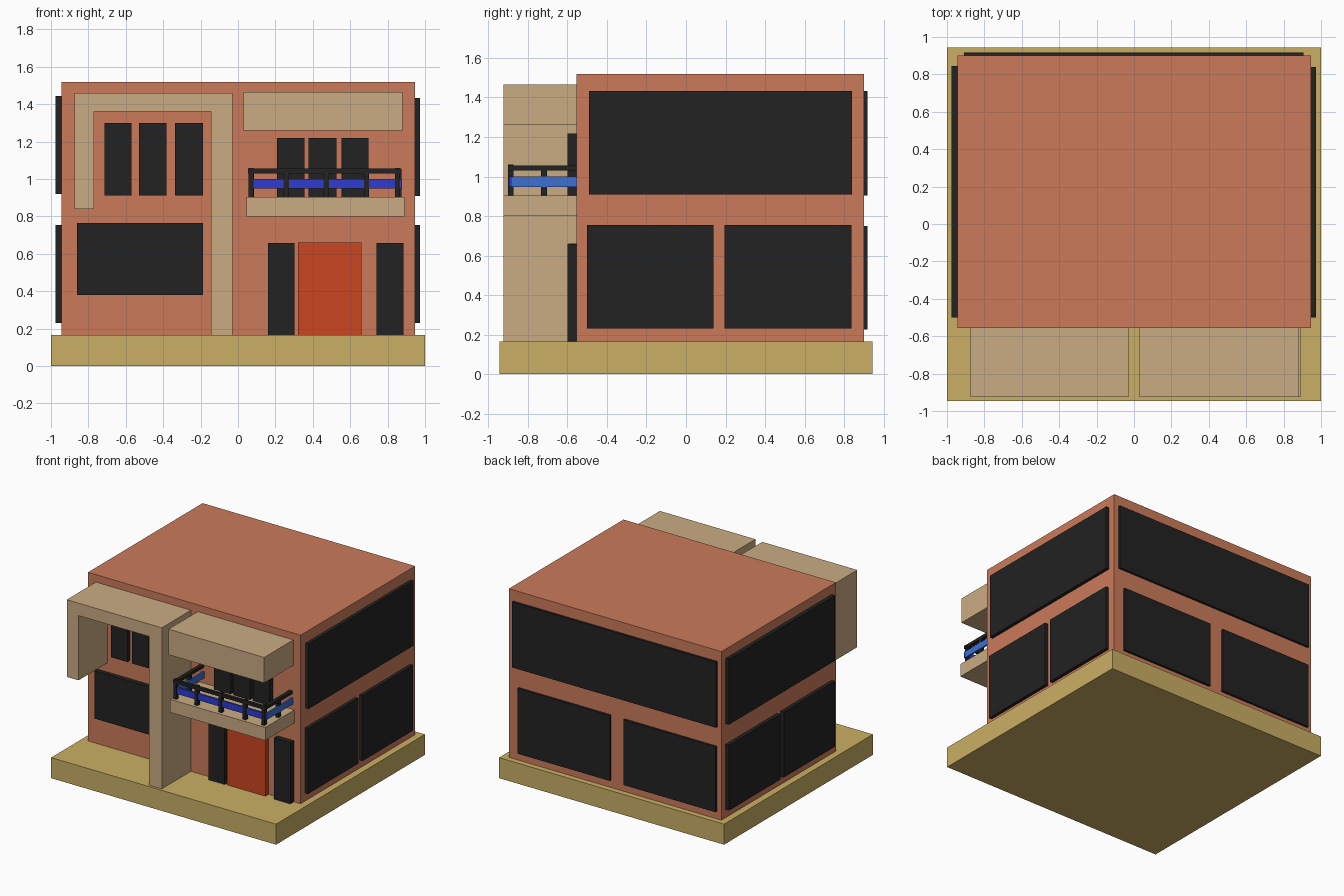
import bpy
import bmesh

if "Cube" in bpy.data.objects:
    bpy.data.objects.remove(bpy.data.objects["Cube"])


def srgb(r, g, b):
    def f(c):
        c /= 255
        return c / 12.92 if c <= 0.04045 else ((c + 0.055) / 1.055) ** 2.4
    return (f(r), f(g), f(b), 1.0)


def material(name, rgb):
    m = bpy.data.materials.new(name)
    m.diffuse_color = srgb(*rgb)
    m.use_nodes = True
    m.node_tree.nodes["Principled BSDF"].inputs["Base Color"].default_value = m.diffuse_color
    return m


TERRACOTTA = material("terracotta", (203, 123, 90))
SAND = material("sand yellow", (202, 175, 100))
TAN = material("tan", (202, 172, 130))
BLACK = material("near black", (34, 34, 34))
RED = material("door red", (203, 70, 33))
BLUE = material("deep blue", (46, 60, 208))
LIGHT_BLUE = material("mid blue", (62, 112, 212))


def finish(name, bm, mat):
    bmesh.ops.recalc_face_normals(bm, faces=bm.faces)
    mesh = bpy.data.meshes.new(name)
    bm.to_mesh(mesh)
    bm.free()
    mesh.materials.append(mat)
    ob = bpy.data.objects.new(name, mesh)
    bpy.context.collection.objects.link(ob)
    return ob


def box(name, mat, x, y, z):
    """Box from (min, max) ranges on each axis."""
    bm = bmesh.new()
    bmesh.ops.create_cube(bm, size=1)
    for v in bm.verts:
        v.co = [r[0] + (c + 0.5) * (r[1] - r[0]) for c, r in zip(v.co, (x, y, z))]
    return finish(name, bm, mat)


def extrude_profile(name, mat, points, y):
    """Extrude an (x, z) outline along y."""
    bm = bmesh.new()
    face = bm.faces.new([bm.verts.new((px, y[0], pz)) for px, pz in points])
    ext = bmesh.ops.extrude_face_region(bm, geom=[face])
    for v in ext["geom"]:
        if isinstance(v, bmesh.types.BMVert):
            v.co.y = y[1]
    return finish(name, bm, mat)


BASE = 0.165             # top of plinth
WALL_F, WALL_B, WALL_X = -0.555, 0.9, 0.945
PORCH = (-0.925, WALL_F)

# Plinth and main block
box("plinth", SAND, (-1, 1), (-0.945, 0.945), (0, BASE))
box("main_block", TERRACOTTA, (-WALL_X, WALL_X), (WALL_F, WALL_B), (BASE, 1.52))

# Hooked frame on the left of the front
extrude_profile("front_frame", TAN, [
    (-0.875, 0.84), (-0.875, 1.46), (-0.03, 1.46), (-0.03, BASE),
    (-0.145, BASE), (-0.145, 1.36), (-0.77, 1.36), (-0.77, 0.84)], PORCH)

# Canopy and balcony slab
box("canopy", TAN, (0.03, 0.88), PORCH, (1.26, 1.465))
box("balcony_slab", TAN, (0.045, 0.89), PORCH, (0.8, 0.905))

# Front windows and door
for i, x in enumerate([(-0.715, -0.57), (-0.53, -0.382), (-0.337, -0.187)]):
    box(f"upper_left_window_{i}", BLACK, x, (-0.59, WALL_F), (0.912, 1.3))
box("lower_left_window", BLACK, (-0.862, -0.187), (-0.59, WALL_F), (0.38, 0.765))
for i, x in enumerate([(0.208, 0.355), (0.378, 0.526), (0.553, 0.698)]):
    box(f"balcony_window_{i}", BLACK, x, (-0.6, WALL_F), (0.905, 1.218))
for i, x in enumerate([(0.16, 0.302), (0.74, 0.885)]):
    box(f"side_light_{i}", BLACK, x, (-0.6, WALL_F), (BASE, 0.657))
box("front_door", RED, (0.32, 0.66), (-0.595, WALL_F), (BASE, 0.66))

# Side windows: one wide above, two below
right = [(-0.49, 0.84, 0.91, 1.432), (-0.5, 0.14, 0.23, 0.755), (0.195, 0.837, 0.23, 0.755)]
left = [(-0.5, 0.845, 0.92, 1.445), (-0.5, 0.15, 0.23, 0.755), (0.195, 0.845, 0.23, 0.755)]
for side, x, wins in (("right", (WALL_X, 0.972), right), ("left", (-0.975, -WALL_X), left)):
    for i, (y0, y1, z0, z1) in enumerate(wins):
        box(f"{side}_window_{i}", BLACK, x, (y0, y1), (z0, z1))

# Back windows
for i, (x0, x1, z0, z1) in enumerate([
        (-0.91, 0.905, 0.905, 1.432), (0.035, 0.855, 0.225, 0.75), (-0.905, -0.085, 0.225, 0.75)]):
    box(f"back_window_{i}", BLACK, (x0, x1), (WALL_B, 0.918), (z0, z1))

# Balcony railing: posts, handrails and coloured rails
RAIL_Z, PANEL_Z = (1.03, 1.055), (0.948, 1.0)
for i, x in enumerate([0.07, 0.258, 0.472, 0.687, 0.853]):
    box(f"front_post_{i}", BLACK, (x - 0.014, x + 0.014), (-0.902, -0.873), (0.905, 1.06))
box("front_handrail", BLACK, (0.053, 0.875), (-0.9, -0.876), RAIL_Z)
box("front_rail", BLUE, (0.062, 0.878), (-0.896, -0.88), PANEL_Z)
for name, x in (("left", 0.072), ("right", 0.86)):
    box(f"{name}_post", BLACK, (x - 0.014, x + 0.014), (-0.735, -0.705), (0.905, 1.04))
    box(f"{name}_handrail", BLACK, (x - 0.014, x + 0.014), (-0.9, WALL_F), RAIL_Z)
    box(f"{name}_rail", LIGHT_BLUE, (x + 0.004, x + 0.018), (-0.88, WALL_F), PANEL_Z)
